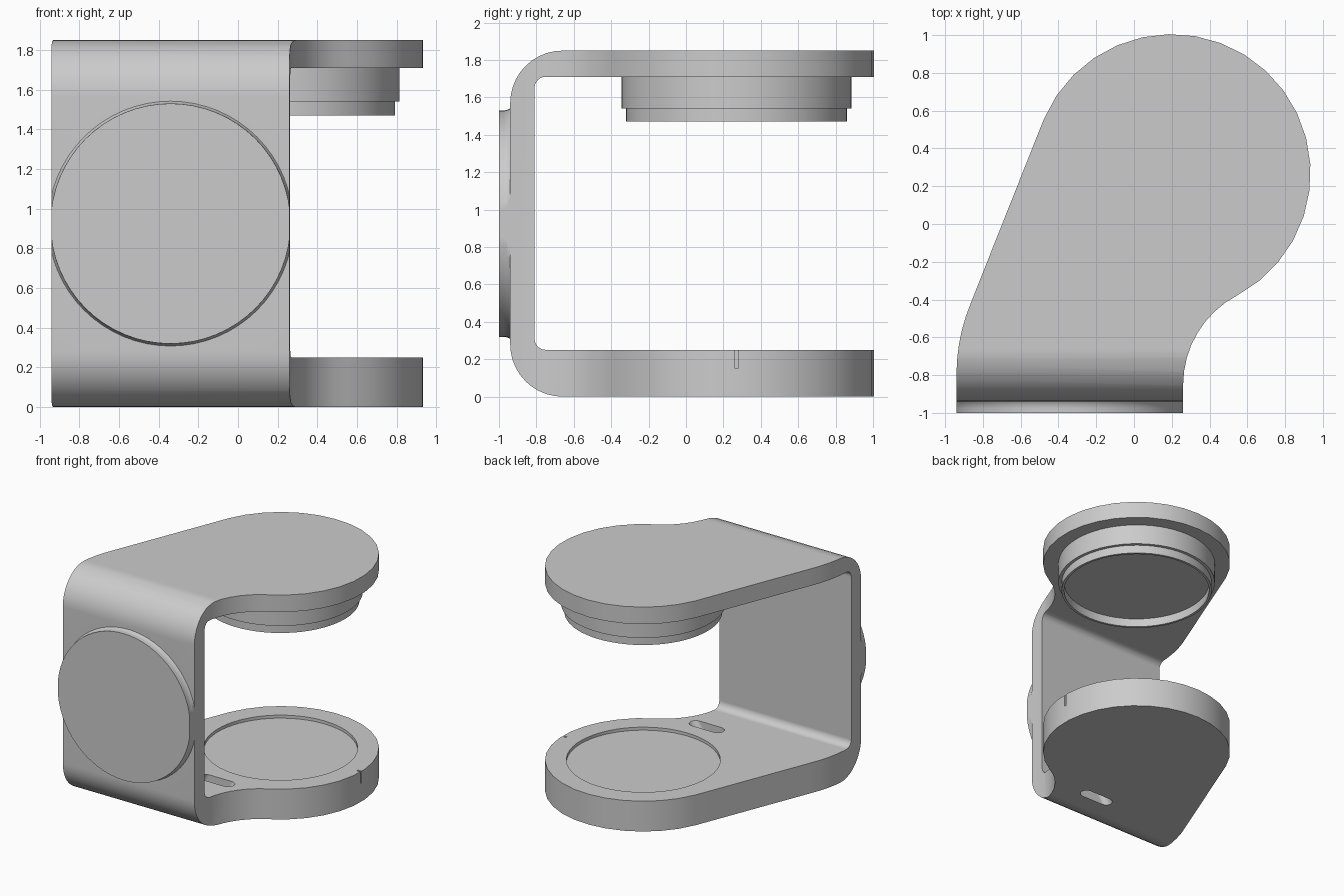
import bpy, bmesh
from math import cos, sin, radians, pi
from mathutils import Matrix

cube = bpy.data.objects.get("Cube")
if cube:
    bpy.data.objects.remove(cube, do_unlink=True)

grey = bpy.data.materials.new("neutral_grey")
grey.use_nodes = True
COLOUR = (0.6, 0.6, 0.6, 1)
grey.diffuse_color = COLOUR
grey.node_tree.nodes["Principled BSDF"].inputs["Base Color"].default_value = COLOUR

CX, CY = 0.20, 0.27      # centre of the round arm ends
X0, X1 = -0.94, 0.26     # width of the upright wall


def arc(cx, cy, r, a0, a1, n):
    return [(cx + r * cos(radians(a0 + (a1 - a0) * i / n)),
             cy + r * sin(radians(a0 + (a1 - a0) * i / n))) for i in range(n + 1)]


def finish(name, bm):
    bmesh.ops.recalc_face_normals(bm, faces=bm.faces)
    mesh = bpy.data.meshes.new(name)
    bm.to_mesh(mesh)
    bm.free()
    mesh.materials.append(grey)
    obj = bpy.data.objects.new(name, mesh)
    bpy.context.collection.objects.link(obj)
    return obj


def prism(name, pts, lo, hi, axis="z", shear=0):
    """Extrude a 2D outline along x or z; shear shifts the far end in x."""
    bm = bmesh.new()

    def place(p, w):
        return (w, p[0], p[1]) if axis == "x" else (p[0], p[1], w)
    a = [bm.verts.new(place(p, lo)) for p in pts]
    b = [bm.verts.new(place((p[0] + shear, p[1]), hi)) for p in pts]
    bm.faces.new(a)
    bm.faces.new(b)
    for i in range(len(pts)):
        j = (i + 1) % len(pts)
        bm.faces.new((a[i], a[j], b[j], b[i]))
    return finish(name, bm)


def lathe(name, profile, matrix, steps=64):
    """Revolve (radius, height) points around z, then place."""
    bm = bmesh.new()
    verts = [bm.verts.new((r, 0, z)) for r, z in profile]
    edges = [bm.edges.new(pair) for pair in zip(verts, verts[1:])]
    bmesh.ops.spin(bm, geom=verts + edges, cent=(0, 0, 0), axis=(0, 0, 1),
                   angle=2 * pi, steps=steps, use_merge=True)
    bmesh.ops.remove_doubles(bm, verts=bm.verts, dist=0.0001)
    bmesh.ops.transform(bm, matrix=matrix, verts=bm.verts)
    return finish(name, bm)


def select(obj):
    bpy.ops.object.select_all(action="DESELECT")
    obj.select_set(True)
    bpy.context.view_layer.objects.active = obj


def combine(obj, other, operation):
    select(obj)
    mod = obj.modifiers.new(operation, "BOOLEAN")
    mod.operation, mod.object, mod.solver = operation, other, "EXACT"
    bpy.ops.object.modifier_apply(modifier=mod.name)
    bpy.data.objects.remove(other, do_unlink=True)


def smooth(obj):
    select(obj)
    bpy.ops.object.shade_smooth_by_angle(angle=radians(30))
    mod = obj.modifiers.new("even_shading", "WEIGHTED_NORMAL")
    mod.keep_sharp = True


# C-shaped side section: lower arm, rounded wall, upper arm
R, r = 0.28, 0.06
section = ([(1.1, 0)] + arc(-0.94 + R, R, R, 270, 180, 10)
           + arc(-0.94 + R, 1.85 - R, R, 180, 90, 10) + [(1.1, 1.85), (1.1, 1.71)]
           + arc(-0.81 + r, 1.71 - r, r, 90, 180, 6)
           + arc(-0.81 + r, 0.25 + r, r, 180, 270, 6) + [(1.1, 0.25)])
frame = prism("frame", section, -1.1, 1.1, axis="x")

# Round front pad with a flared foot
flare = arc(0.665, 0.035, 0.06, 180, 270, 6)
pad = lathe("pad", [(0, 0.1)] + [(0.605, 0.1)]
            + [(a, b + 0.04) for a, b in flare] + [(0.665, 0), (0, 0)],
            Matrix.Translation((-0.34, -0.9, 0.925)) @ Matrix.Rotation(pi / 2, 4, "X"))
combine(frame, pad, "UNION")

# Plan outline: round end, tangent side, flared shoulder and concave neck
outline = (arc(CX, CY, 0.735, -62, 157, 20) + arc(0.06, -0.8, 1.0, 157, 180, 5)
           + [(X0, -1.1), (X1, -1.1)] + arc(0.796, -0.852, 0.536, 180, 118, 8)[:-1])
combine(frame, prism("plan", outline, -0.1, 2), "INTERSECT")

# Shallow round seat in the lower arm
seat = lathe("seat", [(0, 0.225), (0.575, 0.225), (0.575, 0.4), (0, 0.4)],
             Matrix.Translation((CX, CY, 0)))
combine(frame, seat, "DIFFERENCE")

# Slanted cable slot through the lower arm
slot = arc(0.06, -0.48, 0.05, 270, 90, 8)
slot = slot + [(-0.04 - x, y) for x, y in reversed(slot)]
slot = arc(-0.13, -0.48, 0.05, 90, 270, 8) + arc(0.07, -0.48, 0.05, -90, 90, 8)
combine(frame, prism("slot", slot, -0.02, 0.27, shear=0.19), "DIFFERENCE")

# Small alignment notch on the rim of the lower arm
notch = [(0.9, CY - 0.008), (1.0, CY - 0.008), (1.0, CY + 0.008), (0.9, CY + 0.008)]
combine(frame, prism("notch", notch, 0.15, 0.3), "DIFFERENCE")
smooth(frame)

# Stepped round head with a hollow underside, below the upper arm
head = lathe("head", [(0, 1.54), (0.57, 1.54), (0.57, 1.47), (0.59, 1.47), (0.59, 1.54),
                      (0.615, 1.54), (0.615, 1.72), (0, 1.72)],
             Matrix.Translation((CX, CY, 0)))
smooth(head)
